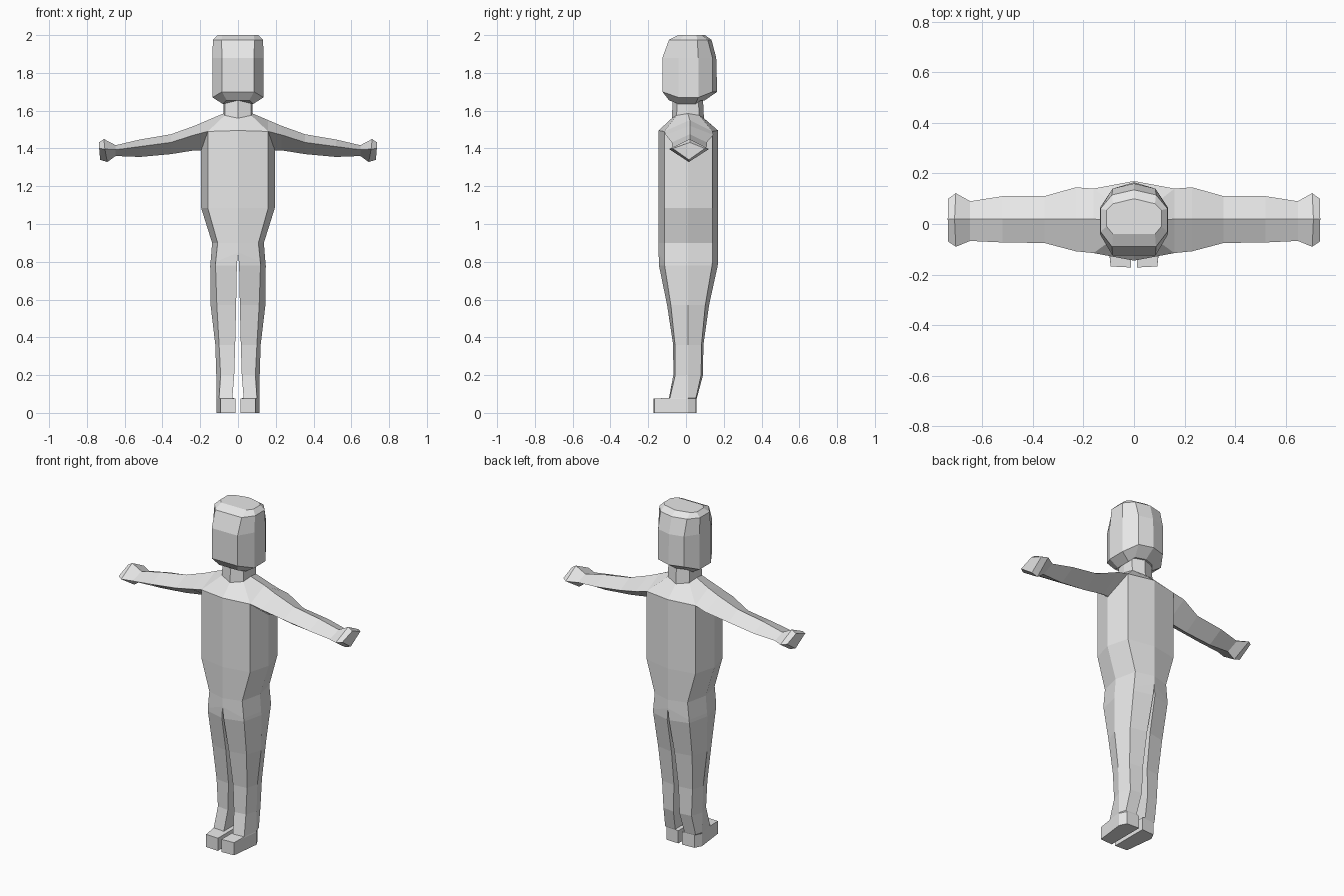
import bpy
import bmesh

skin = bpy.data.materials.new("plain grey")
skin.diffuse_color = (0.8, 0.8, 0.8, 1)


def loft(name, rings, closed=False, cap_start=False, cap_end=False):
    """Skin a list of cross-sections of the +x half, then mirror across x = 0."""
    bm = bmesh.new()
    vs = [[bm.verts.new(p) for p in ring] for ring in rings]
    n = len(rings[0])
    for a, b in zip(vs, vs[1:]):
        for i in range(n if closed else n - 1):
            j = (i + 1) % n
            bm.faces.new((a[i], b[i], b[j], a[j]))
    if cap_start:
        bm.faces.new(vs[0])
    if cap_end:
        bm.faces.new(vs[-1][::-1])
    me = bpy.data.meshes.new(name)
    bm.to_mesh(me)
    bm.free()
    me.materials.append(skin)
    ob = bpy.data.objects.new(name, me)
    bpy.context.collection.objects.link(ob)
    mod = ob.modifiers.new("mirror", 'MIRROR')
    mod.use_clip = True
    mod.merge_threshold = 0.001
    return ob


# Head: front centre, front corner, two side points, back corner, back centre
def head_ring(zf, zs, fy, cx, sx, s0, s1, by, back):
    return [(0, fy, zf), (cx, fy, zf), (sx, s0, zs),
            (sx, s1, zs), (cx, by, zf), (0, back, zf)]


loft("head", [
    head_ring(2.0, 2.0, -0.04, 0.083, 0.108, -0.01, 0.055, 0.08, 0.10),
    head_ring(1.975, 1.975, -0.09, 0.087, 0.133, -0.03, 0.06, 0.115, 0.135),
    head_ring(1.88, 1.88, -0.125, 0.085, 0.135, -0.04, 0.065, 0.14, 0.16),
    head_ring(1.70, 1.67, -0.125, 0.085, 0.135, -0.04, 0.065, 0.14, 0.165),
    head_ring(1.655, 1.635, -0.09, 0.06, 0.08, -0.04, 0.05, 0.08, 0.10),
], cap_start=True, cap_end=True)


# Trunk: front centre, front corner, side, back corner, back centre
def body_ring(z, cx, sx, side_z=None, mid_z=None, side_y=0.01):
    zs = z if side_z is None else side_z
    zm = z if mid_z is None else mid_z
    return [(0, -0.145, zm), (cx, -0.115, z), (sx, side_y, zs),
            (cx, 0.14, z), (0, 0.17, zm)]


neck_base = [(0, -0.075, 1.56), (0.07, -0.05, 1.575), (0.077, 0.01, 1.585),
             (0.07, 0.07, 1.575), (0, 0.095, 1.56)]
neck_top = [(0, -0.07, 1.66), (0.07, -0.045, 1.66), (0.078, 0.01, 1.66),
            (0.07, 0.065, 1.66), (0, 0.09, 1.66)]
loft("neck", [neck_top, neck_base])
loft("shoulders", [neck_base, body_ring(1.49, 0.16, 0.16, 1.55, 1.495, 0.02)])
hip = body_ring(0.80, 0.118, 0.145, mid_z=0.85)
loft("torso", [
    body_ring(1.49, 0.16, 0.195, 1.39, 1.495),
    body_ring(1.085, 0.16, 0.195),
    body_ring(0.90, 0.108, 0.137),
    hip,
])


# Legs: inner front, outer front, outer side, outer back, inner back
def leg_ring(z, ix, cx, sx, fy, by, bevel):
    return [(ix, fy, z), (cx, fy + bevel, z), (sx, 0.01, z),
            (cx, by - bevel, z), (ix, by, z)]


loft("legs", [
    hip,
    leg_ring(0.78, 0.006, 0.119, 0.147, -0.143, 0.168, 0.03),
    leg_ring(0.57, 0.01, 0.112, 0.145, -0.10, 0.122, 0.02),
    leg_ring(0.36, 0.015, 0.10, 0.12, -0.068, 0.092, 0.01),
    leg_ring(0.20, 0.02, 0.092, 0.115, -0.067, 0.09, 0.01),
    leg_ring(0.08, 0.03, 0.10, 0.113, -0.09, 0.058, 0.005),
    leg_ring(0.075, 0.012, 0.092, 0.113, -0.172, 0.056, 0.004),
    leg_ring(0, 0.012, 0.092, 0.113, -0.172, 0.056, 0.004),
], closed=True, cap_end=True)


# Arms: diamond sections given as front, top, back, bottom
def arm_ring(x, front, back, mid, top, low, top_x=None, low_x=None):
    return [(x, front, mid), (top_x or x, 0.02, top),
            (x, back, mid), (low_x or x, 0.015, low)]


loft("arms", [
    arm_ring(0.16, -0.115, 0.14, 1.49, 1.55, 1.39, low_x=0.195),
    arm_ring(0.23, -0.108, 0.145, 1.472, 1.52, 1.39),
    arm_ring(0.355, -0.075, 0.11, 1.432, 1.475, 1.37),
    arm_ring(0.52, -0.073, 0.11, 1.41, 1.447, 1.355),
    arm_ring(0.648, -0.067, 0.09, 1.393, 1.417, 1.36),
    arm_ring(0.705, -0.09, 0.122, 1.397, 1.45, 1.328, 0.71, 0.692),
    arm_ring(0.735, -0.07, 0.10, 1.40, 1.432, 1.34, 0.737, 0.73),
], closed=True, cap_end=True)
